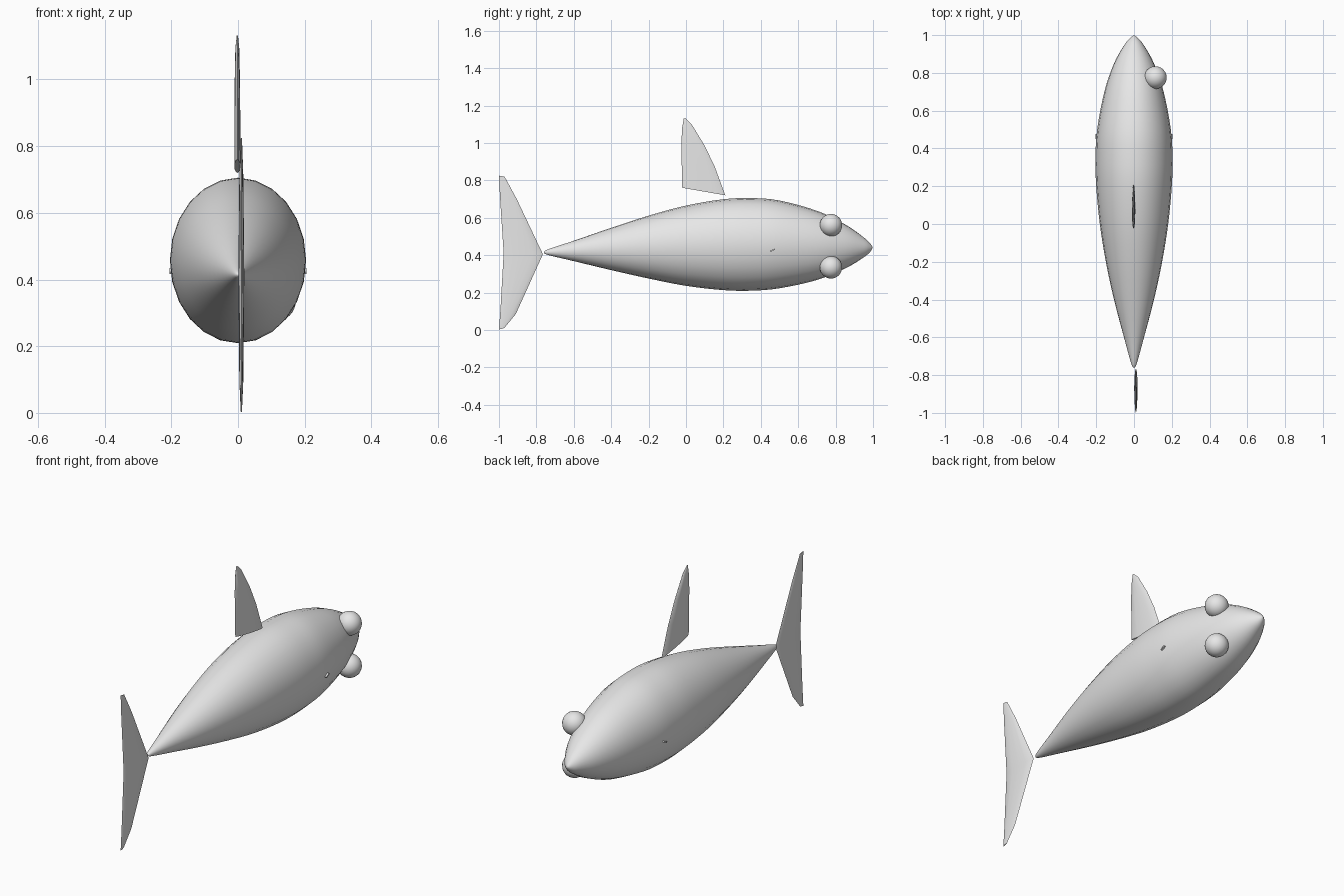
import bpy, bmesh, math
from mathutils import Vector

if "Cube" in bpy.data.objects:
    bpy.data.objects.remove(bpy.data.objects["Cube"])

grey = bpy.data.materials.new("light_grey")
grey.diffuse_color = (0.8, 0.8, 0.8, 1)
grey.use_nodes = True
grey.node_tree.nodes["Principled BSDF"].inputs["Base Color"].default_value = grey.diffuse_color


def finish(name, bm, angle=50):
    bmesh.ops.recalc_face_normals(bm, faces=bm.faces)
    me = bpy.data.meshes.new(name)
    bm.to_mesh(me)
    bm.free()
    me.materials.append(grey)
    ob = bpy.data.objects.new(name, me)
    bpy.context.collection.objects.link(ob)
    bpy.ops.object.select_all(action='DESELECT')
    ob.select_set(True)
    bpy.context.view_layer.objects.active = ob
    bpy.ops.object.shade_smooth_by_angle(angle=math.radians(angle))
    return ob


def loft(bm, rings):
    """Skin a list of closed point rings and cap both ends."""
    loops = [[bm.verts.new(p) for p in ring] for ring in rings]
    for a, b in zip(loops, loops[1:]):
        for i in range(len(a)):
            j = (i + 1) % len(a)
            bm.faces.new((a[i], a[j], b[j], b[i]))
    bm.faces.new(loops[0])
    bm.faces.new(loops[-1])


def smooth_rows(rows, steps=4):
    """Catmull-Rom interpolation of profile rows."""
    out = []
    for k in range(len(rows) - 1):
        p = [Vector(rows[min(max(k + d, 0), len(rows) - 1)]) for d in (-1, 0, 1, 2)]
        for s in range(steps):
            t = s / steps
            out.append(0.5 * (2 * p[1] + (p[2] - p[0]) * t
                              + (2 * p[0] - 5 * p[1] + 4 * p[2] - p[3]) * t * t
                              + (3 * p[1] - p[0] - 3 * p[2] + p[3]) * t ** 3))
    return out + [Vector(rows[-1])]


# Body: rows of (y, bottom z, top z, half width)
profile = [
    (-0.76, 0.412, 0.418, 0.003), (-0.735, 0.40, 0.432, 0.016),
    (-0.6, 0.368, 0.477, 0.053), (-0.4, 0.32, 0.546, 0.106),
    (-0.2, 0.275, 0.611, 0.149), (0.0, 0.236, 0.665, 0.181),
    (0.2, 0.213, 0.699, 0.200), (0.35, 0.21, 0.705, 0.204),
    (0.5, 0.223, 0.692, 0.195), (0.7, 0.267, 0.637, 0.157),
    (0.85, 0.328, 0.565, 0.106), (0.95, 0.388, 0.495, 0.050),
    (0.985, 0.418, 0.462, 0.020), (0.997, 0.437, 0.445, 0.004)]
# (Vector rows hold four values each)
N = 24
rings = []
for y, z0, z1, w in smooth_rows(profile):
    rings.append([(w * math.sin(2 * math.pi * i / N), y,
                   (z0 + z1) / 2 + (z1 - z0) / 2 * math.cos(2 * math.pi * i / N))
                  for i in range(N)])
bm = bmesh.new()
loft(bm, rings)
finish("body", bm, 60)


# Fins: lens-shaped sections (lead y, lead z, trail y, trail z, half thickness)
def fin(name, x, sections, n=12):
    rings = []
    for y0, z0, y1, z1, t in sections:
        ring = []
        for i in range(n):
            a = 2 * math.pi * i / n
            f = (1 - math.cos(a)) / 2
            ring.append((x + t * math.sin(a), y0 + (y1 - y0) * f, z0 + (z1 - z0) * f))
        rings.append(ring)
    bm = bmesh.new()
    loft(bm, rings)
    finish(name, bm)


fin("dorsal_fin", -0.002, [
    (0.21, 0.72, -0.02, 0.76, 0.009), (0.155, 0.87, -0.023, 0.89, 0.009),
    (0.10, 0.985, -0.025, 1.0, 0.008), (0.03, 1.10, -0.02, 1.085, 0.006),
    (-0.004, 1.132, -0.012, 1.13, 0.002)])
fin("tail_fin", 0.010, [
    (-0.97, 0.82, -1.0, 0.825, 0.002), (-0.905, 0.70, -0.995, 0.72, 0.006),
    (-0.765, 0.405, -0.975, 0.41, 0.009), (-0.91, 0.085, -0.992, 0.11, 0.006),
    (-0.972, 0.01, -1.0, 0.002, 0.002)])

# Eyes: both on the same flank
for name, z in (("upper_eye", 0.56), ("lower_eye", 0.335)):
    bm = bmesh.new()
    bmesh.ops.create_uvsphere(bm, u_segments=24, v_segments=16, radius=0.06)
    bmesh.ops.translate(bm, verts=bm.verts, vec=(0.113, 0.775, z))
    finish(name, bm)

# Side fin tips barely breaking through the flanks
for name, s in (("right_side_fin_tip", 1), ("left_side_fin_tip", -1)):
    bm = bmesh.new()
    loft(bm, [[(s * x, 0.463 + d * 0.012 + e * 0.002, 0.426 + d * 0.006 - e * 0.003)
               for d, e in ((-1, -1), (1, -1), (1, 1), (-1, 1))] for x in (0.17, 0.205)])
    finish(name, bm, 30)
